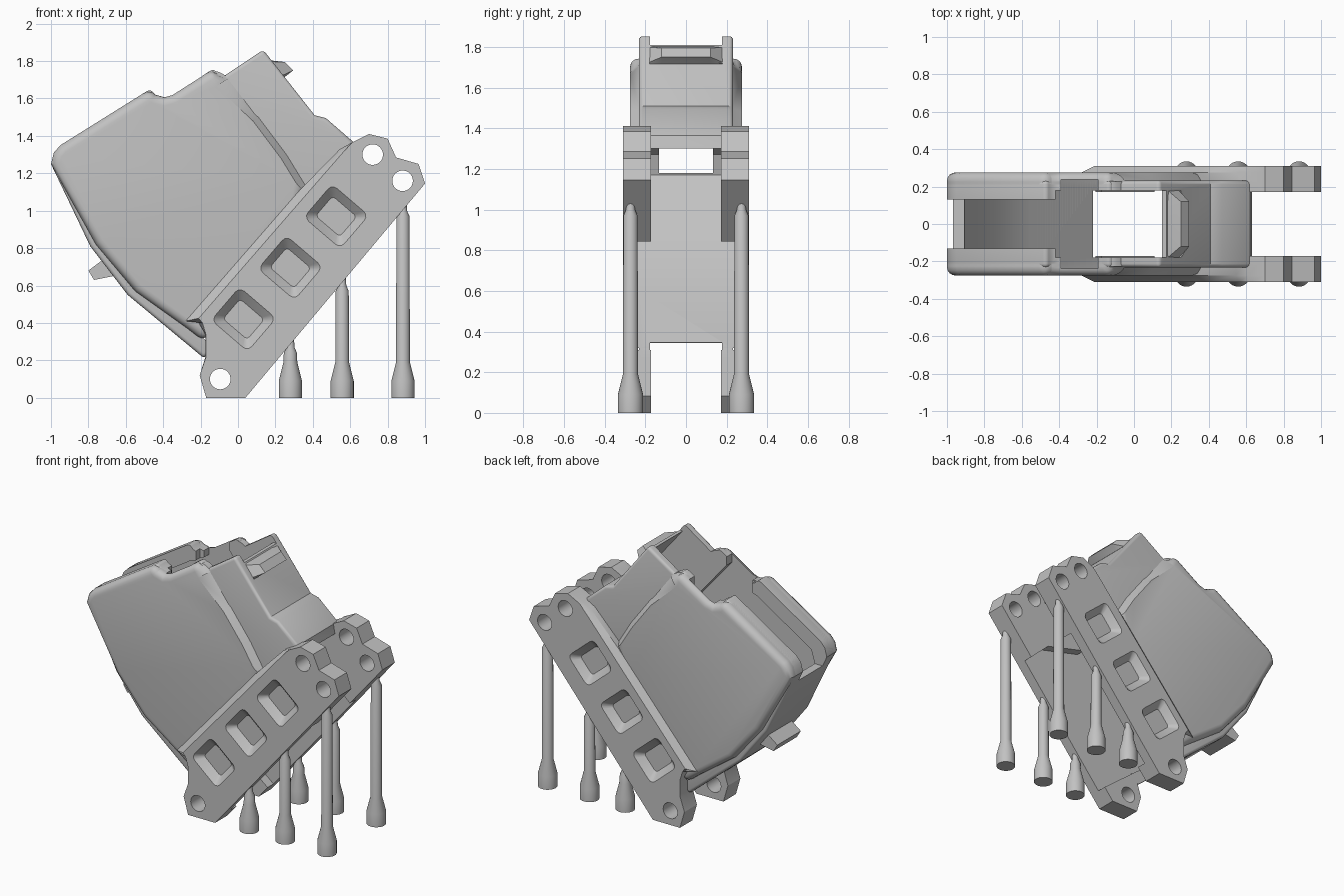
import bpy, bmesh, math
from mathutils import Vector

if "Cube" in bpy.data.objects:
    bpy.data.objects.remove(bpy.data.objects["Cube"], do_unlink=True)

grey = bpy.data.materials.new("plain_grey")
grey.use_nodes = True
grey.diffuse_color = (0.54, 0.54, 0.54, 1)
grey.node_tree.nodes["Principled BSDF"].inputs["Base Color"].default_value = (0.54, 0.54, 0.54, 1)


def make(name, bm):
    bmesh.ops.recalc_face_normals(bm, faces=bm.faces)
    mesh = bpy.data.meshes.new(name)
    bm.to_mesh(mesh)
    bm.free()
    mesh.materials.append(grey)
    ob = bpy.data.objects.new(name, mesh)
    bpy.context.collection.objects.link(ob)
    return ob


def loft(name, rings):
    """Skin matching xz outlines placed at successive y positions."""
    bm = bmesh.new()
    loops = [[bm.verts.new((x, y, z)) for x, z in pts] for y, pts in rings]
    n = len(loops[0])
    for a, b in zip(loops, loops[1:]):
        for i in range(n):
            j = (i + 1) % n
            bm.faces.new((a[i], a[j], b[j], b[i]))
    bm.faces.new(loops[0])
    bm.faces.new(loops[-1])
    return make(name, bm)


def prism(name, pts, half):
    return loft(name, [(-half, pts), (half, pts)])


def cut(ob, cutter):
    cutter.hide_render = True
    cutter.hide_set(True)
    mod = ob.modifiers.new("cut", "BOOLEAN")
    mod.object = cutter
    mod.solver = "EXACT"


def soften(ob, width):
    mod = ob.modifiers.new("round", "BEVEL")
    mod.width = width
    mod.segments = 4
    mod.limit_method = "ANGLE"
    mod.angle_limit = math.radians(60)
    mod.use_clamp_overlap = False


def mirror_y(ob):
    mod = ob.modifiers.new("mirror", "MIRROR")
    mod.use_axis = (False, True, False)


def finish(ob):
    bpy.context.view_layer.update()
    ev = ob.evaluated_get(bpy.context.evaluated_depsgraph_get())
    mesh = bpy.data.meshes.new_from_object(ev)
    ob.modifiers.clear()
    ob.data = mesh
    bpy.ops.object.select_all(action="DESELECT")
    ob.select_set(True)
    bpy.context.view_layer.objects.active = ob
    bpy.ops.object.shade_smooth_by_angle(angle=math.radians(32))


# Hollow body: narrow core plus a wider shell with a sloped ridge on its right edge
rim = [(-1.0, 1.25), (-0.985, 1.31), (-0.95, 1.35), (-0.47, 1.65), (-0.44, 1.62),
       (-0.395, 1.607), (-0.35, 1.62), (-0.13, 1.76)]
core = prism("body_core", rim + [
    (-0.09, 1.71), (0.135, 1.86), (0.41, 1.51), (0.47, 1.495), (0.62, 1.365),
    (0.65, 1.2), (-0.18, 0.21), (-0.59, 0.55), (-0.79, 0.81)], 0.232)
ridge = [(-0.08, 1.69), (0.08, 1.48), (0.23, 1.28), (0.34, 1.1)]
foot = [(0.3, 0.9), (-0.18, 0.3), (-0.27, 0.37), (-0.55, 0.57), (-0.76, 0.82)]
crest = rim + ridge + foot
skirt = rim + [(x + 0.035, z + 0.02) for x, z in ridge] + foot
shell = loft("body_shell", [(-0.276, crest), (-0.226, skirt), (0.226, skirt), (0.276, crest)])

# Through opening, the slot between the side lips, and the wider chamber beneath
opening = prism("opening_cutter", [
    (-0.42, 2.1), (0.5, 2.1), (0.5, 1.81), (0.15, 1.81), (0.57, 1.3), (1.3, 1.3),
    (1.3, -0.2), (-0.6, -0.2), (-0.6, 0.34), (-0.22, 0.345), (-0.42, 0.6)], 0.178)
lip_gap = prism("lip_gap_cutter", [
    (-1.2, 2.1), (-0.3, 2.1), (-0.3, 1.0), (-0.85, 1.18), (-1.2, 1.18)], 0.132)
chamber = prism("chamber_cutter", [
    (-0.91, 1.17), (-0.88, 1.27), (-0.47, 1.53), (-0.39, 1.56), (-0.39, 2.1), (-0.2, 2.1),
    (-0.19, 1.66), (0.03, 1.4), (0.29, 1.06), (0.6, 0.98), (0.9, 0.7), (0.3, -0.07),
    (-0.55, 0.61), (-0.74, 0.85)], 0.238)
soften(core, 0.02)
soften(shell, 0.045)
for part in (core, shell):
    for cutter in (opening, lip_gap, chamber):
        cut(part, cutter)

# Side rails with a chamfer along the upper edge
lower = [(-0.205, 0.12), (-0.17, 0), (0.04, 0), (1.0, 1.145), (0.965, 1.25),
         (0.845, 1.285), (0.8, 1.385), (0.7, 1.41), (0.61, 1.365)]
inner = lower + [(0.545, 1.33), (0.33, 1.11), (-0.28, 0.41), (-0.215, 0.41),
                 (-0.175, 0.34), (-0.175, 0.215)]
outer = lower + [(0.56, 1.31), (0.39, 1.115), (-0.21, 0.425), (-0.19, 0.40),
                 (-0.172, 0.34), (-0.172, 0.215)]
rails = loft("side_rails", [(0.172, inner), (0.276, inner), (0.31, outer)])
cut(rails, chamber)

# Round pin holes
for i, (x, z) in enumerate([(0.72, 1.3), (0.88, 1.16), (-0.095, 0.1)]):
    ring = [(x + 0.055 * math.cos(a * math.pi / 16), z + 0.055 * math.sin(a * math.pi / 16))
            for a in range(32)]
    cut(rails, prism(f"hole_cutter_{i}", ring, 0.5))

# Tapered square pockets on the outer faces
along = Vector((0.65, 0.76))
across = Vector((0.76, -0.65))


def square(c, a, b, r):
    """Rounded rectangle aligned with the rail."""
    pts = []
    for k in range(4):
        sx, sy = ((1, 1), (-1, 1), (-1, -1), (1, -1))[k]
        for s in range(4):
            t = (k + s / 3) * math.pi / 2
            u = sx * (a - r) + r * math.cos(t)
            v = sy * (b - r) + r * math.sin(t)
            pts.append(tuple(Vector(c) + along * u + across * v))
    return pts


for i, c in enumerate([(0.03, 0.42), (0.28, 0.695), (0.525, 0.97)]):
    cut(rails, loft(f"pocket_cutter_{i}", [
        (0.262, square(c, 0.07, 0.085, 0.02)), (0.312, square(c, 0.118, 0.13, 0.035)),
        (0.34, square(c, 0.118, 0.13, 0.035))]))
mirror_y(rails)

# Catch tabs on the two end walls
rear_tab = prism("lower_tab", [(-0.8, 0.68), (-0.72, 0.74), (-0.66, 0.69), (-0.67, 0.65),
                               (-0.77, 0.63)], 0.13)
full = [(0.16, 1.805), (0.25, 1.795), (0.295, 1.75), (0.25, 1.715), (0.22, 1.73)]
base = [(0.16, 1.805), (0.18, 1.797), (0.24, 1.725), (0.25, 1.715), (0.22, 1.73)]
front_tab = loft("upper_tab", [(-0.18, base), (-0.12, full), (0.12, full), (0.18, base)])


# Support posts standing under the rails
def post(name, x, top):
    bm = bmesh.new()
    prof = [(0, 0), (0.062, 0), (0.062, 0.09), (0.037, 0.19), (0.035, top - 0.03),
            (0.022, top), (0.02, top + 0.04), (0, top + 0.04)]
    verts = [bm.verts.new((x + r, 0.273, z)) for r, z in prof]
    edges = [bm.edges.new(p) for p in zip(verts, verts[1:])]
    bmesh.ops.spin(bm, geom=verts + edges, cent=(x, 0.273, 0), axis=(0, 0, 1),
                   angle=2 * math.pi, steps=28, use_merge=True)
    bmesh.ops.remove_doubles(bm, verts=bm.verts, dist=0.0005)
    ob = make(name, bm)
    mirror_y(ob)
    return ob


posts = [post(n, x, t) for n, x, t in [("short_posts", 0.28, 0.27),
                                       ("middle_posts", 0.557, 0.6), ("tall_posts", 0.882, 1.0)]]

for ob in [core, shell, rails, rear_tab, front_tab] + posts:
    finish(ob)
for ob in list(bpy.data.objects):
    if "_cutter" in ob.name:
        bpy.data.objects.remove(ob, do_unlink=True)
